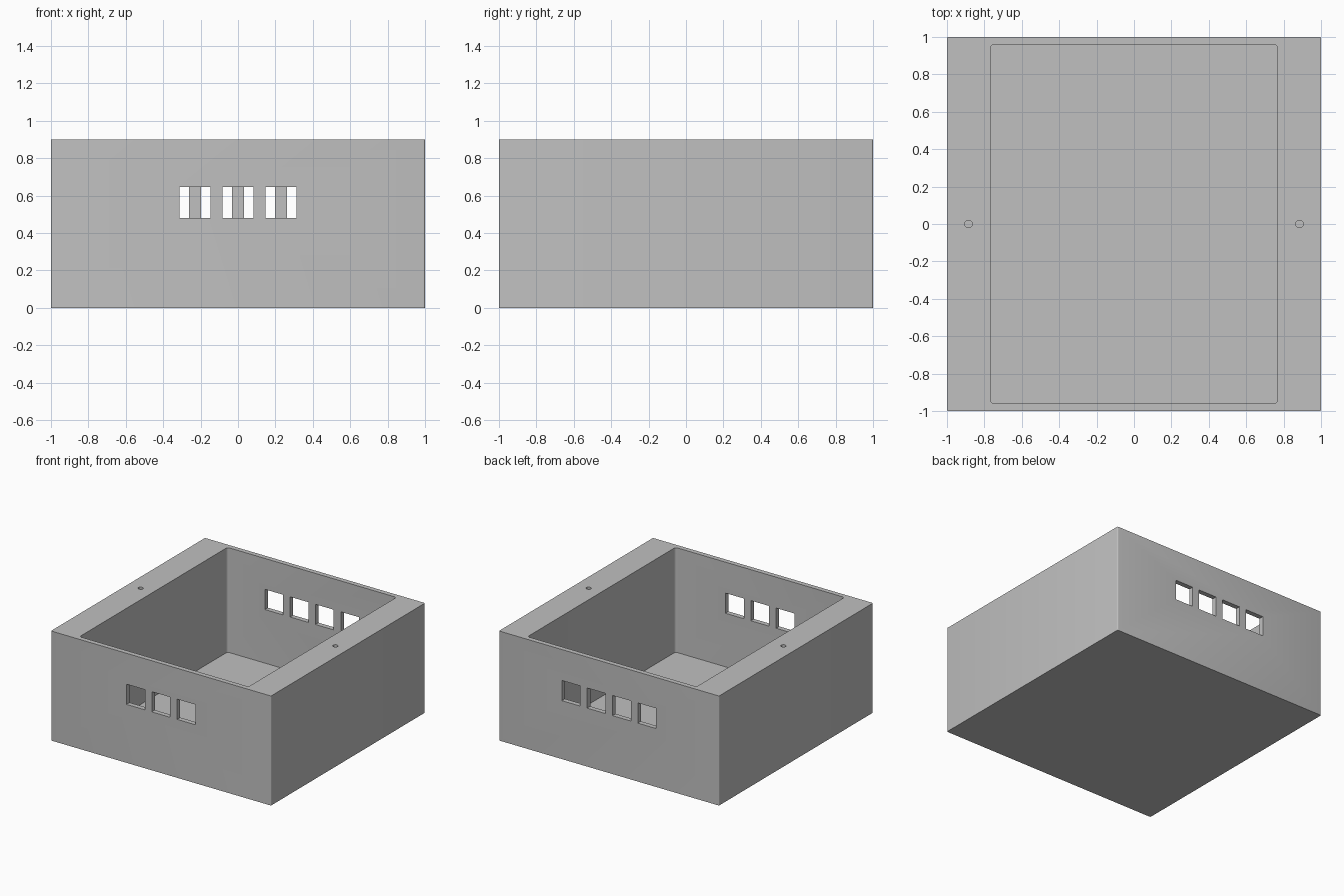
import bpy, bmesh, math

cube = bpy.data.objects.get("Cube")
if cube:
    bpy.data.objects.remove(cube, do_unlink=True)

WIDTH, HEIGHT, WALL = 2.0, 0.9, 0.04
WINDOW, PITCH, WINDOW_Z = 0.166, 0.23, 0.563

grey = bpy.data.materials.new("plain grey")
grey.use_nodes = True
grey.diffuse_color = (0.53, 0.53, 0.53, 1)
grey.node_tree.nodes["Principled BSDF"].inputs["Base Color"].default_value = grey.diffuse_color


def finish(name, bm):
    bmesh.ops.recalc_face_normals(bm, faces=bm.faces)
    mesh = bpy.data.meshes.new(name)
    bm.to_mesh(mesh)
    bm.free()
    mesh.materials.append(grey)
    obj = bpy.data.objects.new(name, mesh)
    bpy.context.collection.objects.link(obj)
    return obj


def block(name, size, centre, radius=0):
    """Box whose upright edges are rounded by the radius."""
    bm = bmesh.new()
    bmesh.ops.create_cube(bm, size=1)
    bmesh.ops.scale(bm, vec=size, verts=bm.verts)
    bmesh.ops.translate(bm, vec=centre, verts=bm.verts)
    if radius:
        upright = [e for e in bm.edges
                   if abs(e.verts[0].co.z - e.verts[1].co.z) > size[2] / 2]
        bmesh.ops.bevel(bm, geom=upright, offset=radius, segments=4,
                        profile=0.5, affect='EDGES')
    return finish(name, bm)


def peg(name, radius, depth, centre):
    bm = bmesh.new()
    bmesh.ops.create_cone(bm, cap_ends=True, segments=24, radius1=radius,
                          radius2=radius, depth=depth)
    bmesh.ops.translate(bm, vec=centre, verts=bm.verts)
    return finish(name, bm)


# Outer body
body = block("enclosure_body", (WIDTH, WIDTH, HEIGHT), (0, 0, HEIGHT / 2), 0.008)

# Open cavity, leaving thick side walls, thin end walls and a thin floor
cutters = [block("cavity_cutter", (1.536, WIDTH - 2 * WALL, HEIGHT),
                 (0, 0, WALL + HEIGHT / 2), 0.02)]

# Square windows: three in the front wall, four in the back wall
for side, count in ((-1, 3), (1, 4)):
    for i in range(count):
        x = (i - (count - 1) / 2) * PITCH
        cutters.append(block("window_cutter", (WINDOW, 0.1, WINDOW),
                             (x, side * (1 - WALL / 2), WINDOW_Z)))

# Blind screw holes in the rims
for side in (-1, 1):
    cutters.append(peg("screw_hole_cutter", 0.02, 0.4, (side * 0.885, 0, HEIGHT)))

# Carve the body, then drop the cutters
bpy.context.view_layer.objects.active = body
for cutter in cutters:
    cutter.hide_render = True
    cut = body.modifiers.new("cut", 'BOOLEAN')
    cut.operation = 'DIFFERENCE'
    cut.solver = 'EXACT'
    cut.object = cutter
    bpy.ops.object.modifier_apply(modifier=cut.name)
    bpy.data.objects.remove(cutter, do_unlink=True)

# Smooth the rounded corners, keep the edges sharp
bpy.ops.object.select_all(action='DESELECT')
body.select_set(True)
bpy.ops.object.shade_smooth_by_angle(angle=math.radians(30))
